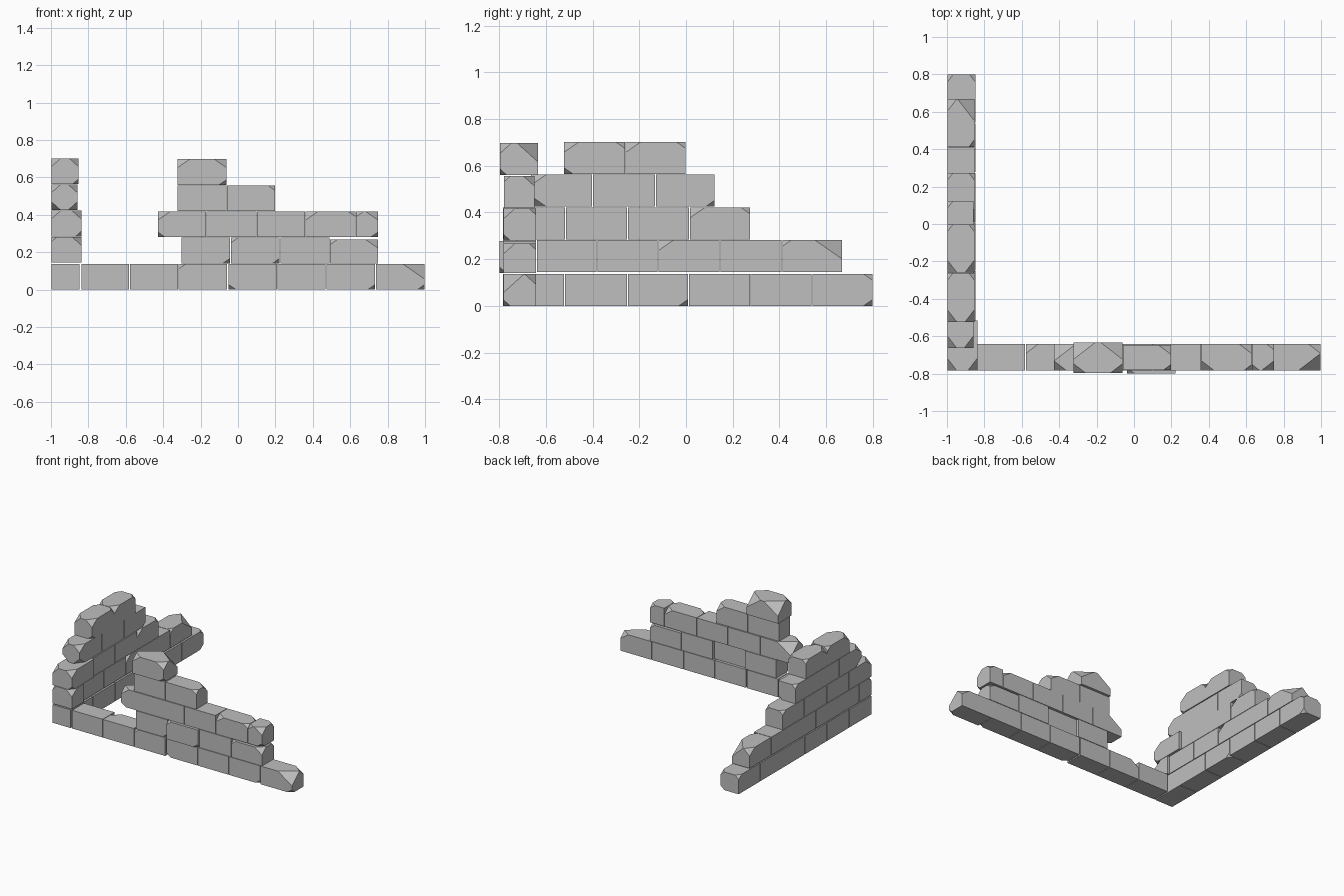
import bpy
import bmesh
from mathutils import Vector

cube = bpy.data.objects.get("Cube")
if cube:
    bpy.data.objects.remove(cube, do_unlink=True)

stone = bpy.data.materials.new("grey stone")
stone.use_nodes = True
GREY = (0.52, 0.52, 0.52, 1)
stone.diffuse_color = GREY
stone.node_tree.nodes["Principled BSDF"].inputs["Base Color"].default_value = GREY

ROW = 0.14
CHIP = {"s": 0.03, "m": 0.05, "l": 0.09}


def block(name, lo, hi, along, chips):
    """Box with chipped corners. A chip is end (a/b), side (-/+), top or down (t/d), size."""
    lo, hi = Vector(lo), Vector(hi)
    bm = bmesh.new()
    bmesh.ops.create_cube(bm, size=1)
    for v in bm.verts:
        v.co = (lo + hi) / 2 + v.co * (hi - lo)
    across = 1 - along
    for end, side, level, size in chips.split():
        sign = Vector((0, 0, 0))
        sign[along] = 1 if end == "b" else -1
        sign[across] = 1 if side == "+" else -1
        sign[2] = 1 if level == "t" else -1
        corner = Vector([hi[i] if sign[i] > 0 else lo[i] for i in range(3)])
        reach = Vector((0, 0, CHIP[size] * 0.9))
        reach[along] = CHIP[size] * 1.3
        reach[across] = CHIP[size]
        normal = Vector([sign[i] / reach[i] for i in range(3)])
        point = corner.copy()
        point[along] -= sign[along] * reach[along]
        cut = bmesh.ops.bisect_plane(bm, geom=bm.verts[:] + bm.edges[:] + bm.faces[:],
                                     plane_co=point, plane_no=normal, clear_outer=True)
        rim = [e for e in cut["geom_cut"] if isinstance(e, bmesh.types.BMEdge)]
        bmesh.ops.edgenet_fill(bm, edges=rim)
    bmesh.ops.recalc_face_normals(bm, faces=bm.faces[:])
    mesh = bpy.data.meshes.new(name)
    bm.to_mesh(mesh)
    bm.free()
    mesh.materials.append(stone)
    bpy.context.collection.objects.link(bpy.data.objects.new(name, mesh))


def course(name, row, along, near, far, lift, joints, chips={}, shift={}, drop={}):
    """One row of stones between successive joints."""
    for i, (a, b) in enumerate(zip(joints, joints[1:])):
        s = shift.get(i, 0)
        z = row * ROW + lift
        lo, hi = [0, 0, z], [0, 0, z + ROW - 0.003 - drop.get(i, 0)]
        lo[along], hi[along] = a + 0.002, b - 0.002
        lo[1 - along], hi[1 - along] = near + s, far + s
        block(f"{name}_row_{row + 1}_stone_{i + 1}", lo, hi, along, chips.get(i, ""))


# Front wall, running along x
def front(row, joints, near=-0.782, far=-0.642, **extra):
    course("front_wall", row, 0, near, far, 0, joints, **extra)


front(0, [-0.84, -0.58, -0.32, -0.058], chips={1: "a+tm", 2: "a-ts"})
front(0, [-0.052, 0.21, 0.47, 0.735, 1.0],
      chips={0: "a-ds", 2: "b-ds", 3: "b-tl b+tm b-ds"})
front(1, [-0.305, -0.04, 0.225, 0.49, 0.75],
      chips={0: "b-ds", 1: "a-ts b-ds", 3: "b-tm b+ts a-ts"},
      shift={1: -0.016}, drop={3: 0.01})
front(2, [-0.43, -0.17, 0.10, 0.36, 0.63, 0.75],
      chips={0: "a-tm a+tl a-ds", 3: "a-tm b-ts b+tm", 4: "a-ts b-tm b+ts b-ds"})
front(3, [-0.325, -0.06, 0.20], near=-0.78, far=-0.648,
      chips={1: "b-ts b+tm"})
front(4, [-0.325, -0.06], near=-0.797, far=-0.633,
      chips={0: "a-tm a+tl b-tm b+tl b-ds"})


# Side wall, running along y
def side(row, joints, near=-0.998, far=-0.853, **extra):
    course("side_wall", row, 1, near, far, 0.005 if row else 0, joints, **extra)


side(0, [-0.785, -0.52, -0.25, 0.01, 0.275, 0.54, 0.80],
     chips={2: "b+ds", 5: "b+ts b-ts b+ds"}, far=-0.848)
side(1, [-0.785, -0.64], far=-0.838, chips={0: "a+tm a-ts"})
side(1, [-0.64, -0.38, -0.12, 0.145, 0.41, 0.67],
     chips={2: "a+tm", 4: "a+ts b+tl b-tm"})
side(2, [-0.785, -0.515], far=-0.838, chips={0: "a+tm a-tm a+ds"})
side(2, [-0.515, -0.25, 0.015, 0.275], chips={2: "a+tm b+ts b-ts"})
side(3, [-0.665, -0.40, -0.13, 0.125],
     chips={0: "a+tm a-tm a+dm a-dm", 2: "b+ds b-ts"}, far=-0.858)
side(4, [-0.525, -0.26, 0.0],
     chips={0: "a+tm a-tm b+ts b-ts a+ds", 1: "a+tm a-tm b+ts b-ts"})
